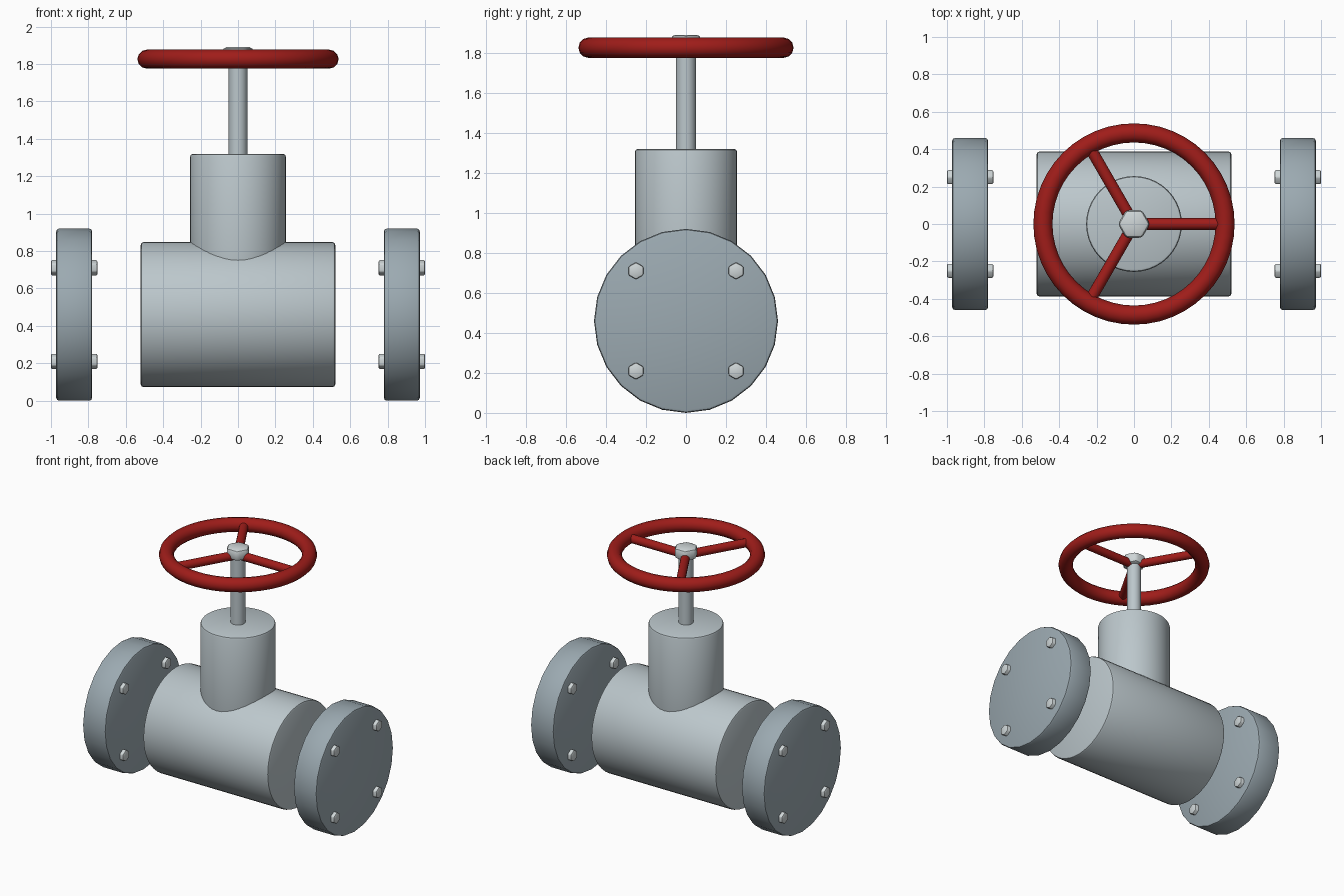
import bpy, bmesh
from math import radians, cos, sin, pi
from mathutils import Matrix, Vector

if "Cube" in bpy.data.objects:
    bpy.data.objects.remove(bpy.data.objects["Cube"])


def paint(name, r, g, b):
    mat = bpy.data.materials.new(name)
    mat.diffuse_color = (r, g, b, 1)
    mat.use_nodes = True
    mat.node_tree.nodes["Principled BSDF"].inputs["Base Color"].default_value = mat.diffuse_color
    return mat


red = paint("red_paint", 0.35, 0.012, 0.01)
cast = paint("cast_metal", 0.50, 0.57, 0.60)
dark = paint("flange_metal", 0.33, 0.40, 0.44)
steel = paint("bolt_steel", 0.62, 0.67, 0.68)


def finish(bm, name, mat, angle=40):
    me = bpy.data.meshes.new(name)
    bm.to_mesh(me)
    bm.free()
    ob = bpy.data.objects.new(name, me)
    bpy.context.collection.objects.link(ob)
    me.materials.append(mat)
    bpy.ops.object.select_all(action='DESELECT')
    ob.select_set(True)
    bpy.context.view_layer.objects.active = ob
    bpy.ops.object.shade_smooth_by_angle(angle=radians(angle))
    return ob


def cylinder(name, start, end, radius, sides, mat, bevel=0.0, spin=0.0):
    """Capped cylinder between two points, with rounded rims (all edges on hexagons)."""
    a, b = Vector(start), Vector(end)
    d = b - a
    bm = bmesh.new()
    bmesh.ops.create_cone(bm, cap_ends=True, segments=sides,
                          radius1=radius, radius2=radius, depth=d.length)
    if bevel:
        rims = [e for e in bm.edges
                if sides < 8 or abs(e.verts[0].co.z - e.verts[1].co.z) < 1e-5]
        bmesh.ops.bevel(bm, geom=rims, offset=bevel, segments=2,
                        profile=0.5, affect='EDGES')
    turn = Vector((0, 0, 1)).rotation_difference(d.normalized()).to_matrix().to_4x4()
    bm.transform(Matrix.Translation((a + b) / 2) @ turn @ Matrix.Rotation(radians(spin), 4, 'Z'))
    return finish(bm, name, mat)


AXIS = 0.46      # height of the pipe axis
WHEEL = 1.826    # height of the handwheel

# Body, bonnet and stem
cylinder("valve_body", (-0.52, 0, AXIS), (0.52, 0, AXIS), 0.388, 48, cast, 0.015)
cylinder("bonnet", (0, 0, AXIS), (0, 0, 1.32), 0.256, 40, cast, 0.015)
cylinder("stem", (0, 0, 1.25), (0, 0, 1.86), 0.05, 24, cast)

# End flanges, each with four through bolts
for side, label in ((-1, "left"), (1, "right")):
    cylinder(f"flange_{label}", (side * 0.78, 0, AXIS), (side * 0.972, 0, AXIS),
             0.46, 24, dark, 0.015)
    for i in range(4):
        t = pi / 4 + i * pi / 2
        y, z = 0.354 * cos(t), AXIS + 0.354 * sin(t)
        cylinder(f"bolt_{label}_{i + 1}", (side * 0.752, y, z), (side * 1.0, y, z),
                 0.043, 6, steel, 0.008, spin=90)

# Handwheel rim
bpy.ops.mesh.primitive_torus_add(location=(0, 0, WHEEL), major_radius=0.487,
                                 minor_radius=0.051, major_segments=48, minor_segments=12)
rim = bpy.context.object
rim.name = "handwheel_rim"
rim.data.materials.append(red)
bpy.ops.object.shade_smooth()

# Spokes and hub nut
for i in range(3):
    t = i * 2 * pi / 3
    cylinder(f"spoke_{i + 1}", (0.03 * cos(t), 0.03 * sin(t), WHEEL),
             (0.46 * cos(t), 0.46 * sin(t), WHEEL), 0.031, 16, red)
cylinder("hub_nut", (0, 0, 1.81), (0, 0, 1.89), 0.086, 6, steel, 0.02, spin=90)
